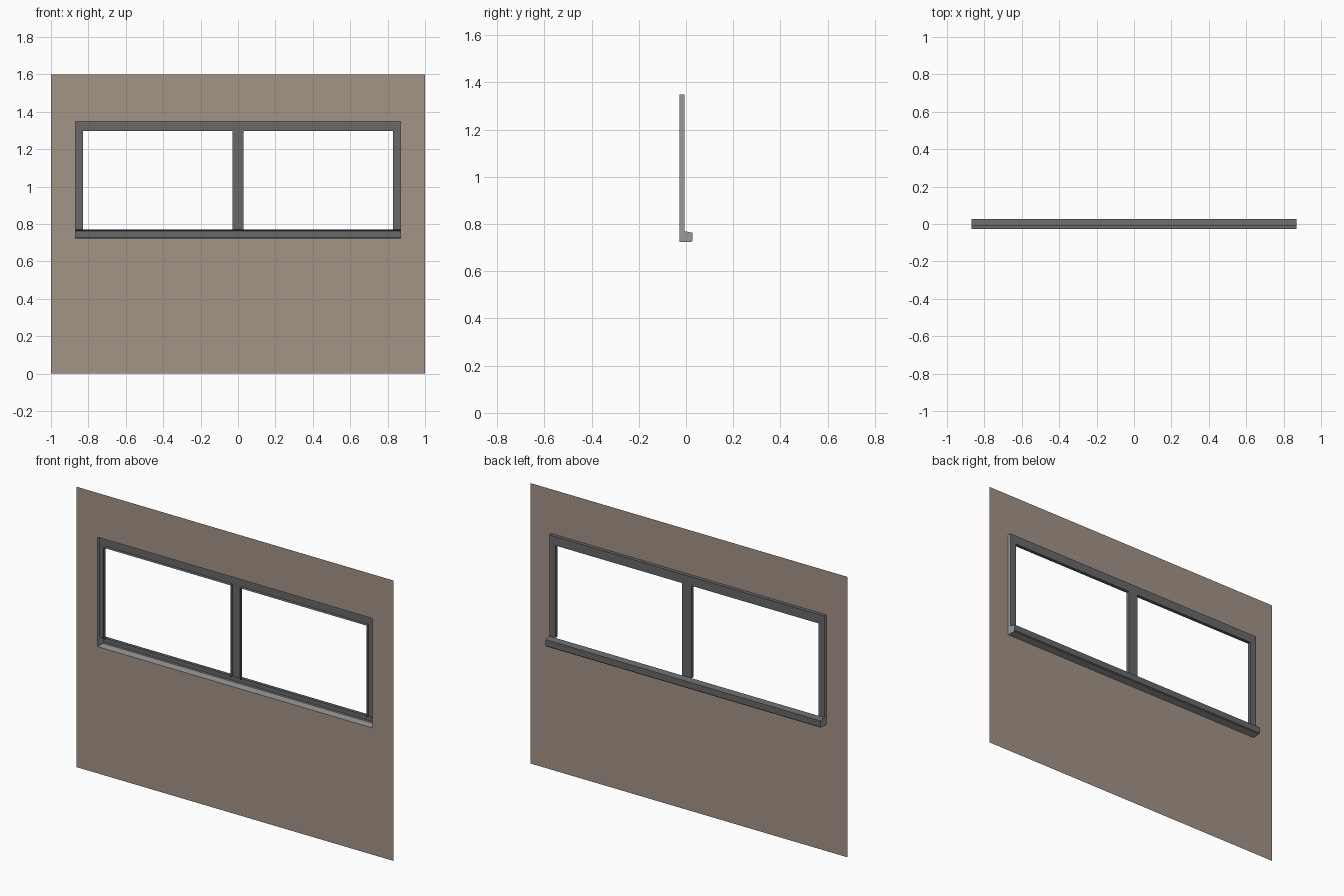
import bpy, bmesh

cube = bpy.data.objects.get("Cube")
if cube:
    bpy.data.objects.remove(cube, do_unlink=True)


def material(name, rgb):
    mat = bpy.data.materials.new(name)
    mat.use_nodes = True
    color = (*rgb, 1)
    mat.diffuse_color = color
    mat.node_tree.nodes["Principled BSDF"].inputs["Base Color"].default_value = color
    return mat


wall_brown = material("wall brown", (0.37, 0.295, 0.24))
dark_grey = material("dark grey", (0.14, 0.14, 0.14))
light_grey = material("light grey", (0.33, 0.33, 0.33))

# Shared dimensions
FRONT, PANEL, BACK = -0.027, -0.007, 0.027
SIDE, JAMB, POST = 0.868, 0.83, 0.03
BASE, SILL, HEAD, TOP = 0.723, 0.77, 1.297, 1.348
WALL_W, WALL_H = 1.0, 1.6


def finish(name, bm, mats):
    mesh = bpy.data.meshes.new(name)
    bm.to_mesh(mesh)
    bm.free()
    for mat in mats:
        mesh.materials.append(mat)
    obj = bpy.data.objects.new(name, mesh)
    bpy.context.collection.objects.link(obj)
    return obj


def grid_sheet(xs, zs, y, is_open):
    """Upright sheet of cells, leaving out the open ones."""
    bm = bmesh.new()
    rows = [[bm.verts.new((x, y, z)) for x in xs] for z in zs]
    for r in range(len(zs) - 1):
        for c in range(len(xs) - 1):
            if not is_open(c, r):
                bm.faces.new((rows[r][c], rows[r][c + 1],
                              rows[r + 1][c + 1], rows[r + 1][c]))
    return bm


# Thin wall with the window opening
bm = grid_sheet((-WALL_W, -SIDE, SIDE, WALL_W), (0, BASE, TOP, WALL_H),
                FRONT, lambda c, r: (c, r) == (1, 1))
finish("wall", bm, [wall_brown])

# Window frame: back panel with rims turned forward, open at the front
bm = grid_sheet((-SIDE, -JAMB, -POST, POST, JAMB, SIDE), (SILL, HEAD, TOP),
                PANEL, lambda c, r: r == 0 and c in (1, 3))
bmesh.ops.reverse_faces(bm, faces=bm.faces[:])


def on_sill(edge):
    middle = (edge.verts[0].co + edge.verts[1].co) / 2
    over_pane = POST < abs(middle.x) < JAMB
    return middle.z < SILL + 0.001 and not over_pane


rim = [e for e in bm.edges if e.is_boundary and not on_sill(e)]
result = bmesh.ops.extrude_edge_only(bm, edges=rim)
for v in result["geom"]:
    if isinstance(v, bmesh.types.BMVert):
        v.co.y = FRONT
for f in bm.faces:
    if all(abs(v.co.x) > SIDE - 0.001 for v in f.verts):
        f.material_index = 1
finish("window_frame", bm, [dark_grey, light_grey])

# Hollow sill with a sloped top, open at the front
profile = [(FRONT, BASE), (BACK - 0.005, BASE), (BACK, BASE + 0.005),
           (BACK, SILL - 0.007), (PANEL, SILL)]
bm = bmesh.new()
ends = [[bm.verts.new((x, y, z)) for y, z in profile] for x in (-SIDE, SIDE)]
for i in range(len(profile) - 1):
    face = bm.faces.new((ends[0][i], ends[0][i + 1], ends[1][i + 1], ends[1][i]))
    face.material_index = 1 if i == 0 else 0
for end, x in zip(ends, (-SIDE, SIDE)):
    cap = bm.faces.new(end + [bm.verts.new((x, FRONT, SILL))])
    cap.material_index = 1
bmesh.ops.recalc_face_normals(bm, faces=bm.faces[:])
finish("window_sill", bm, [dark_grey, light_grey])
